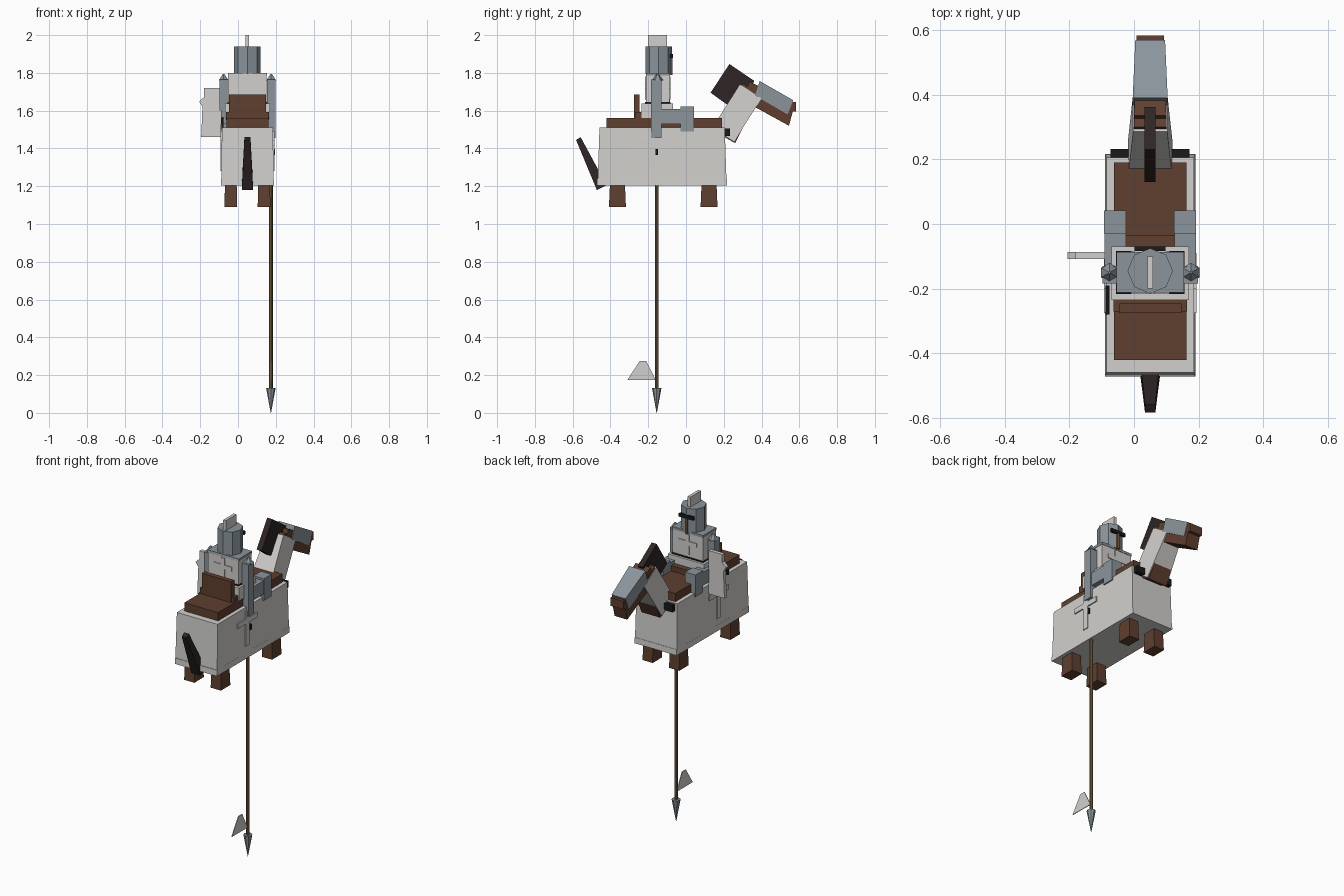
import bpy, bmesh, math
from mathutils import Vector

cube = bpy.data.objects.get("Cube")
if cube:
    bpy.data.objects.remove(cube)

CX = 0.05  # centre plane of horse and rider


def material(name, r, g, b):
    m = bpy.data.materials.new(name)
    m.use_nodes = True
    m.diffuse_color = (r, g, b, 1)
    m.node_tree.nodes["Principled BSDF"].inputs["Base Color"].default_value = (r, g, b, 1)
    return m


WHITE = material("white cloth", 0.64, 0.63, 0.61)
STEEL = material("steel", 0.26, 0.30, 0.33)
BROWN = material("brown hide", 0.115, 0.05, 0.029)
MANE = material("dark hair", 0.028, 0.018, 0.018)
BLACK = material("black leather", 0.01, 0.01, 0.01)
WOOD = material("lance wood", 0.20, 0.12, 0.055)


def finish(name, bm, mat):
    bmesh.ops.recalc_face_normals(bm, faces=bm.faces)
    mesh = bpy.data.meshes.new(name)
    bm.to_mesh(mesh)
    bm.free()
    mesh.materials.append(mat)
    obj = bpy.data.objects.new(name, mesh)
    bpy.context.collection.objects.link(obj)
    return obj


def box(name, mat, x, y, z, flare=(0, 0)):
    """Box from ranges; flare widens the bottom in x and y."""
    bm = bmesh.new()
    bmesh.ops.create_cube(bm, size=1)
    for v in bm.verts:
        low = v.co.z < 0
        sx, sy = math.copysign(1, v.co.x), math.copysign(1, v.co.y)
        v.co = Vector((x[v.co.x > 0] + low * sx * flare[0],
                       y[v.co.y > 0] + low * sy * flare[1], z[v.co.z > 0]))
    return finish(name, bm, mat)


def slab(name, mat, profile, centre=CX):
    """Side profile of (y, z, half width) points, closed on both sides."""
    bm = bmesh.new()
    a, b = [[bm.verts.new((centre + s * w, y, z)) for y, z, w in profile] for s in (-1, 1)]
    bm.faces.new(a)
    bm.faces.new(b)
    for i in range(len(a)):
        bm.faces.new((a[i - 1], a[i], b[i], b[i - 1]))
    return finish(name, bm, mat)


def cone(name, mat, x, y, z, r, sides=8):
    """Round part between two heights with bottom and top radius."""
    bm = bmesh.new()
    bmesh.ops.create_cone(bm, cap_ends=True, segments=sides, radius1=r[0], radius2=r[1],
                          depth=z[1] - z[0])
    bmesh.ops.translate(bm, verts=bm.verts, vec=(x, y, sum(z) / 2))
    return finish(name, bm, mat)


def span(half, centre=CX):
    return (centre - half, centre + half)


# Horse body, cloth hem, blanket and saddle
box("horse_cloth", WHITE, span(0.135), (-0.458, 0.205), (1.21, 1.51), (0.004, 0.01))
box("cloth_hem", WHITE, span(0.139), (-0.47, 0.216), (1.205, 1.24), (0.001, 0.001))
box("horse_back", BROWN, span(0.112), (-0.42, 0.19), (1.5, 1.56))
box("saddle_seat", BROWN, span(0.114), (-0.27, -0.035), (1.55, 1.592))
box("saddle_backrest", BROWN, span(0.097), (-0.275, -0.245), (1.56, 1.685))
box("breast_strap", BLACK, span(0.122), (0.2, 0.232), (1.465, 1.505))

# Legs
for side, s in (("right", -1), ("left", 1)):
    for end, y in (("hind", -0.363), ("fore", 0.122)):
        box(f"{end}_leg_{side}", BROWN, span(0.03, CX + s * 0.088), span(0.038, y),
            (1.09, 1.25), (0.004, 0.007))

# Tail, neck, mane and head
slab("tail", MANE, [(-0.582, 1.445, 0.016), (-0.558, 1.46, 0.016),
                    (-0.42, 1.205, 0.03), (-0.472, 1.18, 0.03)])
slab("neck_cover", WHITE, [(0.14, 1.51, 0.069), (0.285, 1.74, 0.053),
                           (0.4, 1.665, 0.053), (0.255, 1.437, 0.069)])
slab("neck", BROWN, [(0.15, 1.49, 0.063), (0.3, 1.745, 0.05),
                     (0.39, 1.685, 0.05), (0.26, 1.428, 0.063)])
slab("mane", MANE, [(0.13, 1.695, 0.017), (0.23, 1.847, 0.017),
                    (0.362, 1.757, 0.017), (0.262, 1.6, 0.017)])
slab("head", BROWN, [(0.335, 1.755, 0.05), (0.575, 1.632, 0.042),
                     (0.545, 1.52, 0.042), (0.3, 1.655, 0.05)])
slab("head_plate", STEEL, [(0.39, 1.757, 0.054), (0.568, 1.655, 0.046),
                           (0.538, 1.58, 0.046), (0.365, 1.68, 0.054)])
box("muzzle", BROWN, span(0.042), (0.548, 0.583), (1.595, 1.645))

# Rider body
box("tunic_skirt", WHITE, span(0.12), (-0.235, -0.07), (1.56, 1.638))
box("belt", BLACK, span(0.106), (-0.216, -0.083), (1.635, 1.645))
box("tunic", WHITE, span(0.102), (-0.212, -0.088), (1.63, 1.797))
box("collar_plate", STEEL, span(0.104), (-0.212, -0.086), (1.785, 1.8))
for end, y in (("back", -0.214), ("front", -0.086)):
    box(f"tunic_cross_bar_{end}", WHITE, span(0.06), span(0.003, y), (1.715, 1.74))
    box(f"tunic_cross_post_{end}", WHITE, span(0.013), span(0.003, y), (1.66, 1.78))

# Rider limbs and cloth crosses on both flanks
for side, s in (("right", -1), ("left", 1)):
    box(f"thigh_{side}", STEEL, span(0.033, CX + s * 0.108), (-0.18, 0.018), (1.53, 1.61))
    box(f"shin_{side}", STEEL, span(0.034, CX + s * 0.108), (-0.03, 0.042), (1.49, 1.622))
    arm = CX + s * 0.126
    box(f"arm_{side}", STEEL, span(0.022, arm), span(0.027, -0.157),
        (1.455 if s > 0 else 1.6, 1.765))
    cone(f"shoulder_{side}", STEEL, arm, -0.15, (1.76, 1.795), (0.03, 0.004), 6)
    flank = CX + s * 0.139
    box(f"flank_cross_bar_{side}", WHITE, span(0.004, flank), (-0.275, -0.09), (1.415, 1.445))
    box(f"flank_cross_post_{side}", WHITE, span(0.004, flank), (-0.2, -0.165), (1.28, 1.49))

# Helmet with crest and face guard
cone("helmet", STEEL, CX, -0.145, (1.795, 1.94), (0.07, 0.07))
box("helmet_crest", WHITE, span(0.009), (-0.2, -0.1), (1.93, 2.0))
box("visor_slit", BLACK, span(0.048), (-0.084, -0.07), (1.88, 1.9))
box("visor_ridge", WOOD, span(0.008), (-0.084, -0.071), (1.79, 1.88))

# Shield on the right arm, sword sheath on the hip
bm = bmesh.new()
outline = [(-0.09, 1.46), (-0.09, 1.72), (-0.18, 1.72), (-0.18, 1.672),
           (-0.205, 1.648), (-0.188, 1.62), (-0.195, 1.46)]
face = bm.faces.new([bm.verts.new((x, -0.108, z)) for x, z in outline])
grown = bmesh.ops.extrude_face_region(bm, geom=[face], use_keep_orig=True)
for v in grown["geom"]:
    if isinstance(v, bmesh.types.BMVert):
        v.co.y = -0.086
finish("shield", bm, WHITE)
slab("sword_sheath", BLACK, [(-0.28, 1.5, 0.006), (-0.28, 1.53, 0.006),
                             (-0.19, 1.565, 0.006), (-0.19, 1.525, 0.006)], -0.082)

# Lance
LX, LY = 0.174, -0.155
cone("lance_shaft", WOOD, LX, LY, (0.12, 1.46), (0.01, 0.01))
box("lance_grip", BLACK, span(0.022, LX), span(0.006, LY), (1.365, 1.397))
cone("lance_tip", STEEL, LX, LY, (0, 0.132), (0.001, 0.025))
slab("pennant", WHITE, [(-0.31, 0.175, 0.002), (-0.245, 0.275, 0.002),
                        (-0.21, 0.275, 0.002), (-0.16, 0.175, 0.002)], LX)
